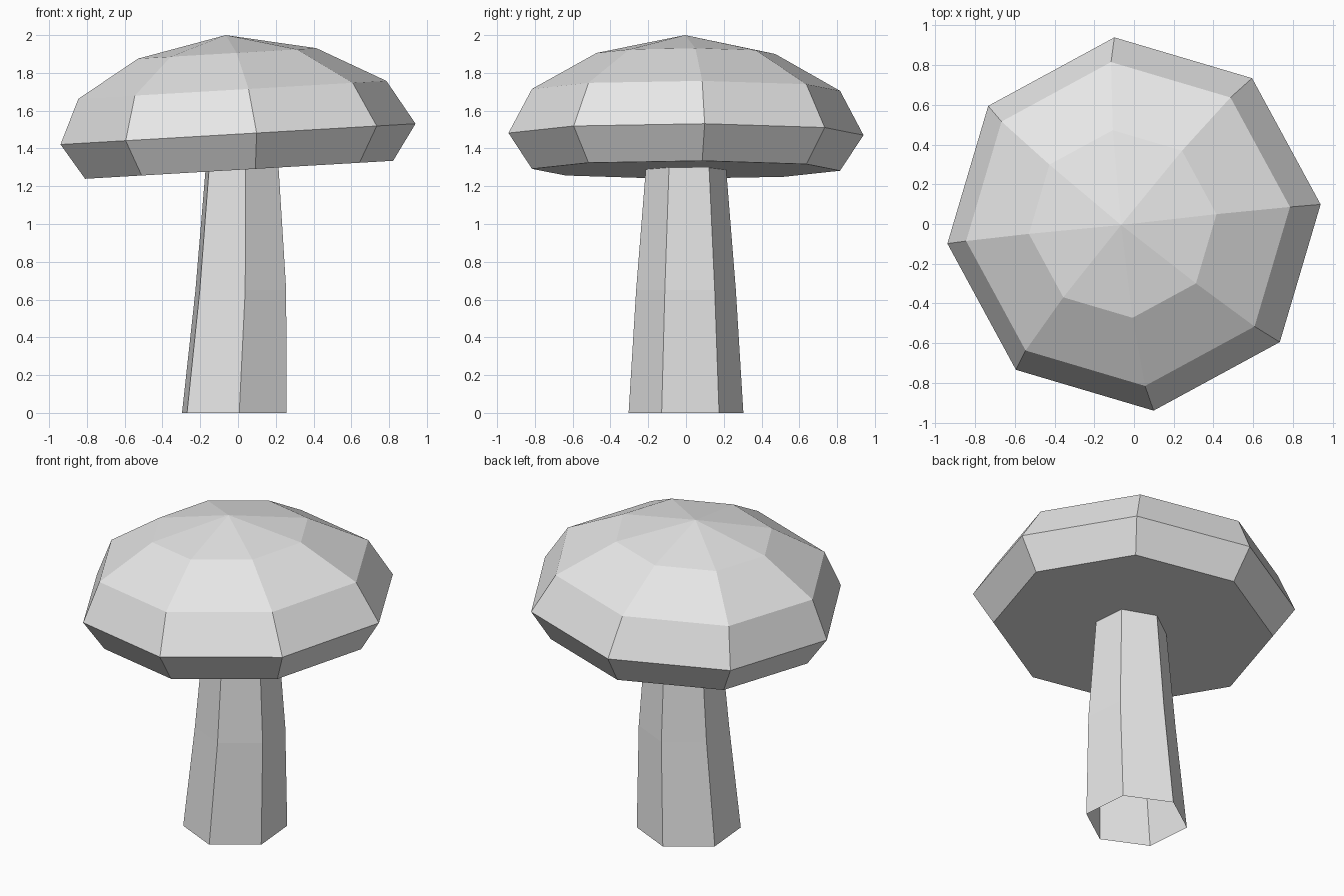
import bpy
import bmesh
from math import cos, sin, radians

cube = bpy.data.objects.get("Cube")
if cube:
    bpy.data.objects.remove(cube, do_unlink=True)

# One plain grey for everything
grey = bpy.data.materials.new("light grey")
grey.use_nodes = True
grey.diffuse_color = (0.8, 0.8, 0.8, 1)
grey.node_tree.nodes["Principled BSDF"].inputs["Base Color"].default_value = (0.8, 0.8, 0.8, 1)


def loft(name, sides, turn, rings, slope=0.0, apex=None, floor=False):
    """Skin a stack of polygon rings given as (centre x, centre z, radius)."""
    bm = bmesh.new()
    loops = []
    for cx, cz, r in rings:
        angles = [radians(turn + 360 * i / sides) for i in range(sides)]
        loops.append([bm.verts.new((cx + r * cos(a), r * sin(a), cz + slope * r * cos(a)))
                      for a in angles])
    for low, high in zip(loops, loops[1:]):
        for i in range(sides):
            j = (i + 1) % sides
            bm.faces.new((low[i], low[j], high[j], high[i]))
    if apex:
        tip = bm.verts.new(apex)
        for i in range(sides):
            bm.faces.new((loops[-1][i], loops[-1][(i + 1) % sides], tip))
    if floor:
        bm.faces.new(loops[0][::-1])
    mesh = bpy.data.meshes.new(name)
    bm.to_mesh(mesh)
    bm.free()
    mesh.materials.append(grey)
    obj = bpy.data.objects.new(name, mesh)
    bpy.context.collection.objects.link(obj)
    return obj


# Stem: leaning, tapered hexagonal tube, open at the foot
loft("stem", 6, 35, [(-0.02, 0, 0.305), (0.015, 0.65, 0.265), (0.022, 1.31, 0.212)])

# Cap: tilted eight-sided dome with a flat underside
loft("cap", 8, 6,
     [(0.006, 1.287, 0.82), (0, 1.476, 0.945), (-0.03, 1.71, 0.82), (-0.057, 1.903, 0.475)],
     slope=0.0585, apex=(-0.065, -0.005, 2.0), floor=True)
